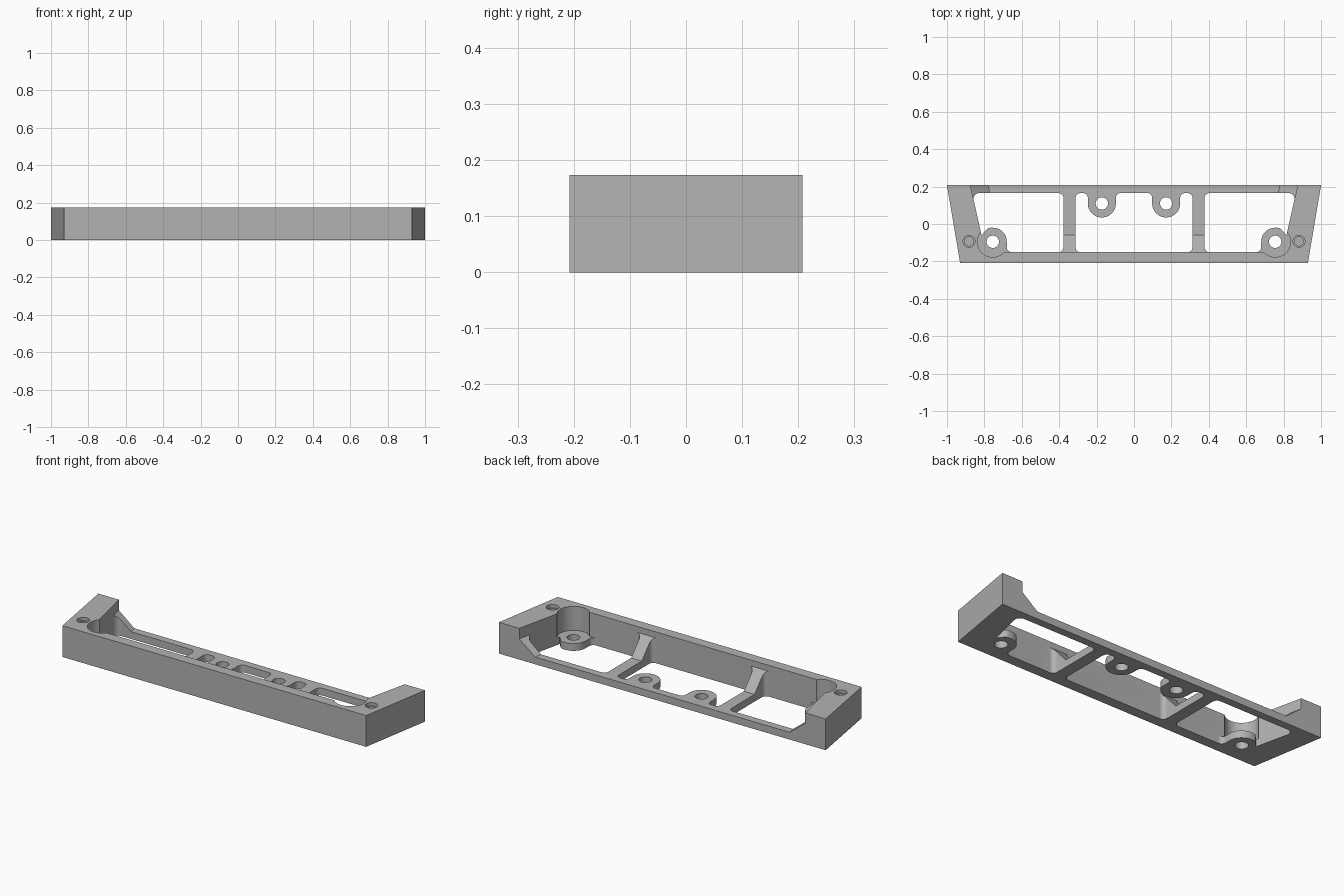
import bpy, bmesh, math
from mathutils import Vector

if "Cube" in bpy.data.objects:
    bpy.data.objects.remove(bpy.data.objects["Cube"])

HEIGHT, FLOOR = 0.173, 0.04
FRONT, BACK = -0.15, 0.165      # inner faces of the front wall and rear rail
SLANT = 0.225                   # lean of the inner end walls

grey = bpy.data.materials.new("light_grey")
grey.use_nodes = True
grey.diffuse_color = (0.45, 0.45, 0.45, 1)
grey.node_tree.nodes["Principled BSDF"].inputs["Base Color"].default_value = (0.45, 0.45, 0.45, 1)


def wall_x(y):
    return 0.875 - SLANT * (0.207 - y)


def rounded(corners, steps=10):
    """Outline from (x, y, radius) corners, each rounded by an arc."""
    out = []
    for i, (x, y, r) in enumerate(corners):
        p = Vector((x, y))
        if r == 0:
            out.append(p)
            continue
        a = (Vector(corners[i - 1][:2]) - p).normalized()
        b = (Vector(corners[(i + 1) % len(corners)][:2]) - p).normalized()
        half = a.angle(b) / 2
        centre = p + (a + b).normalized() * (r / math.sin(half))
        start = p + a * (r / math.tan(half)) - centre
        end = p + b * (r / math.tan(half)) - centre
        sweep = start.angle_signed(end)
        for k in range(steps + 1):
            t = -sweep * k / steps
            out.append(centre + Vector((start.x * math.cos(t) - start.y * math.sin(t),
                                        start.x * math.sin(t) + start.y * math.cos(t))))
    return out


def prism(name, points, offset):
    """Face through 3D points, extruded along offset."""
    bm = bmesh.new()
    face = bm.faces.new([bm.verts.new(p) for p in points])
    new = bmesh.ops.extrude_face_region(bm, geom=[face])["geom"]
    bmesh.ops.translate(bm, vec=offset, verts=[v for v in new if isinstance(v, bmesh.types.BMVert)])
    bmesh.ops.recalc_face_normals(bm, faces=bm.faces)
    mesh = bpy.data.meshes.new(name)
    bm.to_mesh(mesh)
    bm.free()
    obj = bpy.data.objects.new(name, mesh)
    bpy.context.collection.objects.link(obj)
    return obj


def slab(name, outline, z0, z1, side=1):
    return prism(name, [(side * p[0], p[1], z0) for p in outline], (0, 0, z1 - z0))


def disc(x, y, r, n=48):
    return [(x + r * math.cos(k * math.tau / n), y + r * math.sin(k * math.tau / n)) for k in range(n)]


# Solid tapered block
bracket = slab("bracket_frame", [(-0.93, -0.2075), (0.93, -0.2075), (1, 0.2075), (-1, 0.2075)], 0, HEIGHT)
cutters = []

# Middle window, its outline leaving two round screw tabs on the rear rail
rib_in, rib_out, tab_x, tab_r, fillet = 0.3125, 0.3775, 0.172, 0.075, 0.025
right_half = [(rib_in, FRONT, fillet), (rib_in, BACK, fillet),
              (tab_x + tab_r, BACK, fillet), (tab_x + tab_r, 0.035, tab_r - 0.0005),
              (tab_x - tab_r, 0.035, tab_r - 0.0005), (tab_x - tab_r, BACK, fillet)]
middle = right_half + [(-x, y, r) for x, y, r in reversed(right_half)]
cutters.append(slab("middle_window_cutter", rounded(middle), -0.1, 0.3))

# Lowered middle: leaves sloped gussets where the ribs meet the front wall
profile = [(FRONT, 0.14), (-0.06, FLOOR), (0.3, FLOOR), (0.3, 0.3), (FRONT, 0.3)]
cutters.append(prism("rib_height_cutter", [(-0.45, y, z) for y, z in profile], (0.9, 0, 0)))

boss_x, boss_y, boss_r = 0.755, -0.095, 0.075
for side, label in ((1, "left"), (-1, "right")):
    # Side window, leaving a corner screw boss
    boss_left, boss_back = boss_x - boss_r, boss_y + boss_r
    window = [(rib_out, FRONT, fillet), (boss_left, FRONT, fillet), (boss_left, boss_back, boss_r - 0.001),
              (boss_x + 0.025, boss_back, 0.03), (wall_x(-0.06), -0.06, 0),
              (wall_x(BACK), BACK, 0.03), (rib_out, BACK, fillet)]
    cutters.append(slab(label + "_window_cutter", rounded(window), -0.1, 0.3, side))
    # Open space above the corner boss
    cavity = [(0.45, FRONT, 0), (wall_x(FRONT), FRONT, 0), (wall_x(BACK), BACK, 0.03), (0.45, BACK, 0)]
    cutters.append(slab(label + "_cavity_cutter", rounded(cavity), FLOOR, 0.3, side))
    # Rear opening with a sloped end
    y0, dy = 0.13, 0.12
    top = wall_x(y0)
    opening = [(0.4, FLOOR), (top - 0.095, FLOOR), (top, 0.115), (top, 0.3), (0.4, 0.3)]
    cutters.append(prism(label + "_rear_cutter", [(side * x, y0, z) for x, z in opening],
                         (side * SLANT * dy, dy, 0)))
    # Screw pocket, screw holes and blind pin hole
    cutters.append(slab(label + "_pocket_cutter", disc(boss_x, boss_y, 0.082), FLOOR, 0.3, side))
    cutters.append(slab(label + "_boss_hole_cutter", disc(boss_x, boss_y, 0.033), -0.1, 0.3, side))
    cutters.append(slab(label + "_tab_hole_cutter", disc(tab_x, 0.11, 0.033), -0.1, 0.3, side))
    cutters.append(slab(label + "_pin_rim_cutter", disc(0.882, -0.093, 0.032), 0.155, 0.3, side))
    cutters.append(slab(label + "_pin_hole_cutter", disc(0.882, -0.093, 0.024), 0.06, 0.3, side))

for cutter in cutters:
    cutter.hide_render = True
    cut = bracket.modifiers.new(cutter.name, "BOOLEAN")
    cut.operation, cut.solver, cut.object = "DIFFERENCE", "EXACT", cutter

# Bake the cuts, then drop the cutters
bpy.context.view_layer.objects.active = bracket
bracket.select_set(True)
for name in [m.name for m in bracket.modifiers]:
    bpy.ops.object.modifier_apply(modifier=name)
for cutter in cutters:
    bpy.data.objects.remove(cutter)

bracket.data.materials.clear()
bracket.data.materials.append(grey)
bpy.ops.object.select_all(action="DESELECT")
bracket.select_set(True)
bpy.ops.object.shade_smooth_by_angle(angle=math.radians(30))
